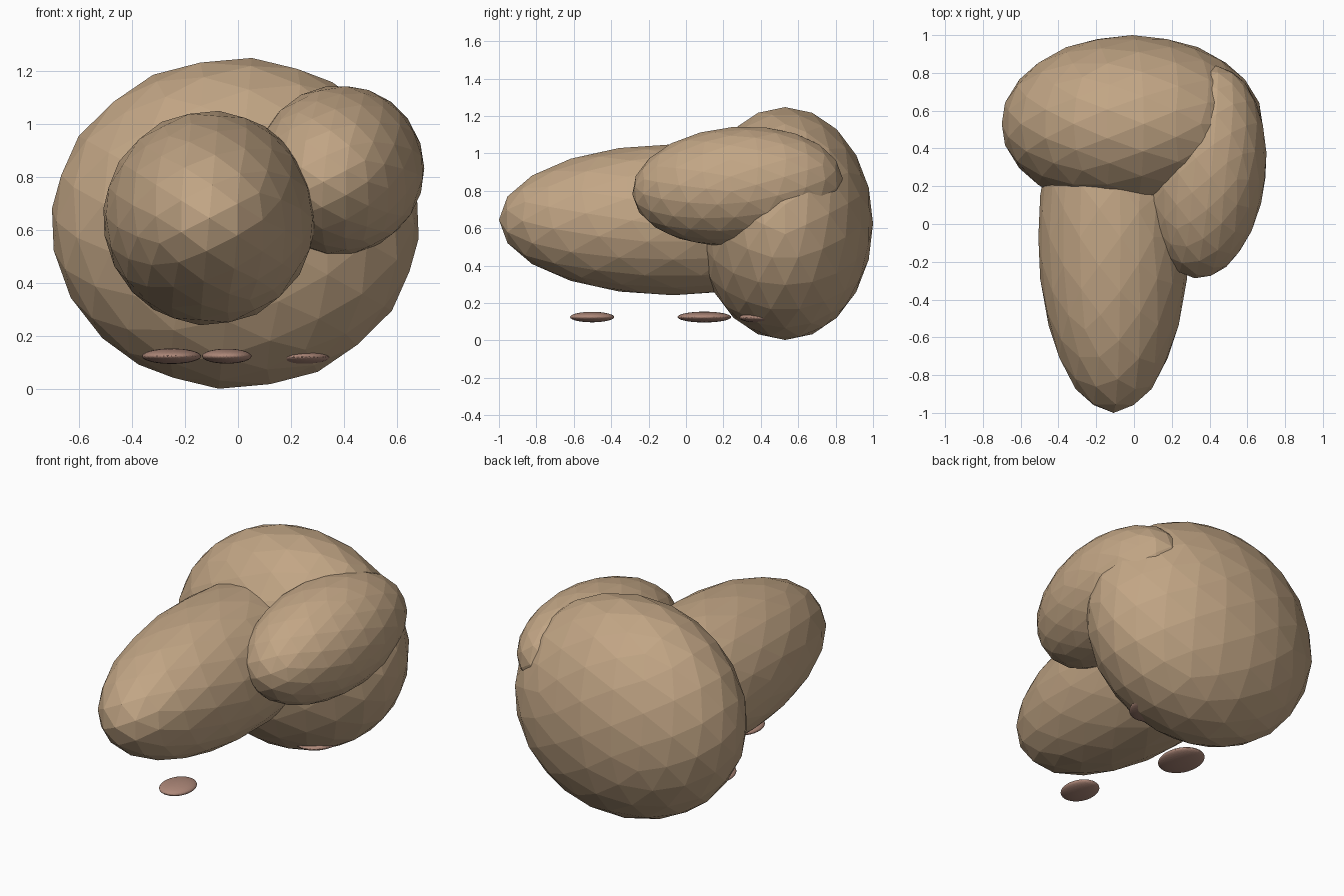
import bpy
import math
from mathutils import Matrix

cube = bpy.data.objects.get("Cube")
if cube:
    bpy.data.objects.remove(cube, do_unlink=True)


def make_material(name, color):
    mat = bpy.data.materials.new(name)
    mat.use_nodes = True
    mat.diffuse_color = color
    mat.node_tree.nodes["Principled BSDF"].inputs["Base Color"].default_value = color
    return mat


tan = make_material("warm tan", (0.54, 0.38, 0.235, 1))
rose = make_material("dusty rose", (0.42, 0.245, 0.19, 1))

# Turns the sphere so an edge midpoint sits on each axis
ALIGN = Matrix.Rotation(math.atan(2 / (1 + math.sqrt(5))), 4, "Y")


def ellipsoid(name, center, radii, mat, detail=3, tilt=(0, 0, 0)):
    """Faceted ellipsoid with its tilt given in degrees."""
    bpy.ops.mesh.primitive_ico_sphere_add(subdivisions=detail, radius=1)
    obj = bpy.context.object
    obj.name = name
    obj.data.transform(ALIGN)
    obj.location = center
    obj.scale = radii
    obj.rotation_euler = [math.radians(a) for a in tilt]
    obj.data.materials.append(mat)
    return obj


# Large rounded masses
ellipsoid("rear_mass", (-0.01, 0.53, 0.625), (0.693, 0.47, 0.625), tan)
ellipsoid("long_front_lobe", (-0.108, -0.07, 0.645), (0.4, 0.93, 0.405), tan)
ellipsoid("left_side_lobe", (0.38, 0.275, 0.825), (0.318, 0.567, 0.318), tan,
          tilt=(4.5, 0, -6))

# Thin flat pads low down
ellipsoid("front_pad", (-0.042, -0.502, 0.125), (0.093, 0.118, 0.028), rose, 4)
ellipsoid("middle_pad", (-0.25, 0.098, 0.125), (0.111, 0.143, 0.029), rose, 4)
ellipsoid("rear_pad", (0.225, 0.435, 0.122), (0.12, 0.15, 0.03), rose, 4)
